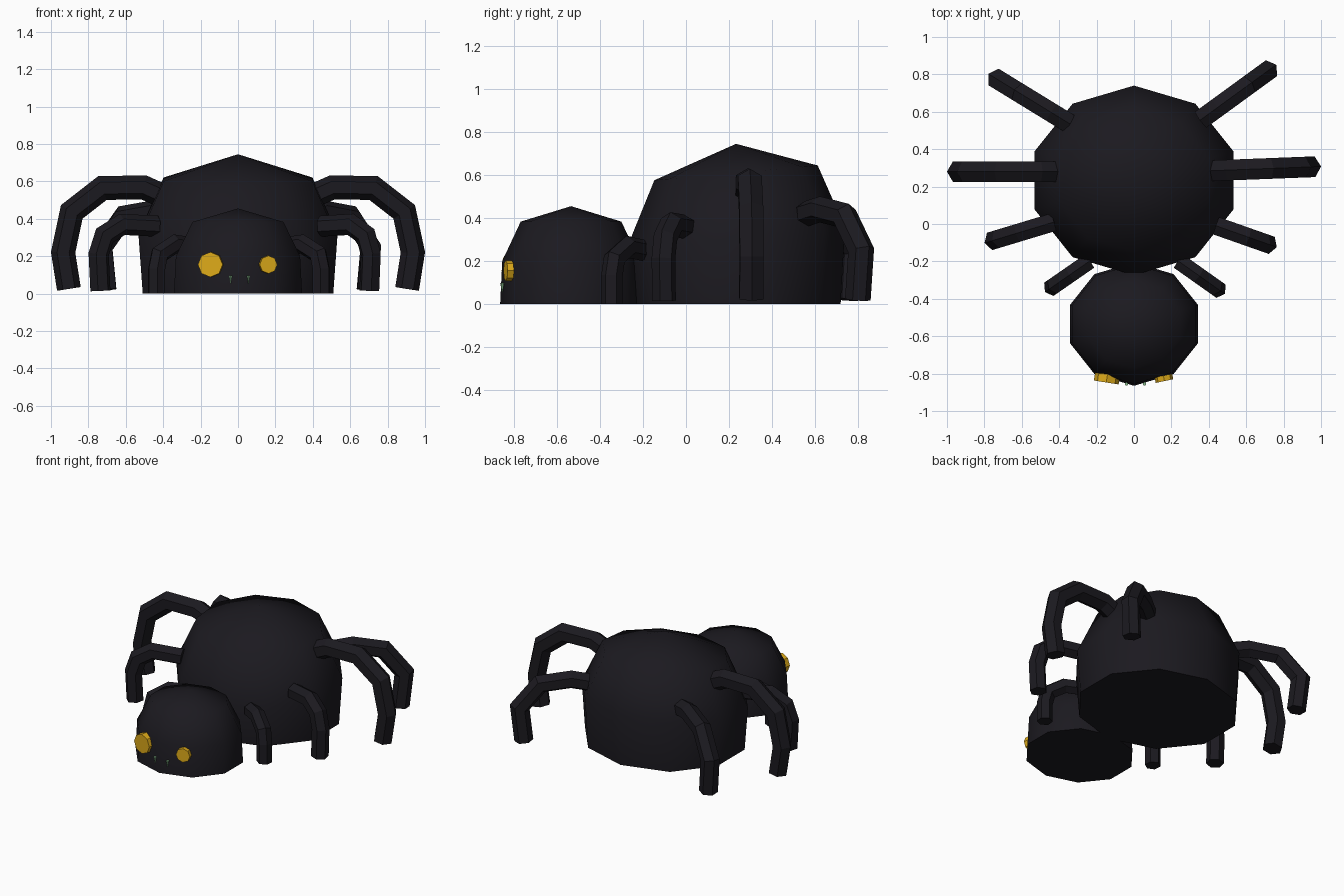
import bpy, bmesh, math
from mathutils import Vector, Matrix

if "Cube" in bpy.data.objects:
    bpy.data.objects.remove(bpy.data.objects["Cube"])


def material(name, rgb):
    m = bpy.data.materials.new(name)
    m.diffuse_color = (*rgb, 1)
    m.use_nodes = True
    m.node_tree.nodes["Principled BSDF"].inputs["Base Color"].default_value = m.diffuse_color
    return m


BLACK = material("black", (0.011, 0.010, 0.014))
GOLD = material("gold", (0.72, 0.40, 0.01))
GREEN = material("pale_green", (0.25, 0.5, 0.27))


def finish(name, bm, mat, smooth=None):
    bmesh.ops.recalc_face_normals(bm, faces=bm.faces)
    me = bpy.data.meshes.new(name)
    bm.to_mesh(me)
    bm.free()
    ob = bpy.data.objects.new(name, me)
    bpy.context.collection.objects.link(ob)
    me.materials.append(mat)
    if smooth:
        bpy.ops.object.select_all(action='DESELECT')
        ob.select_set(True)
        bpy.context.view_layer.objects.active = ob
        bpy.ops.object.shade_smooth_by_angle(angle=math.radians(smooth))
    return ob


def bridge(bm, a, b):
    n = len(a)
    for i in range(n):
        bm.faces.new((a[i], a[(i + 1) % n], b[(i + 1) % n], b[i]))


def dome(name, cy, rx, ry, apex, profile, tilt):
    """Ten-sided dome with a flat underside; profile = (radius factor, z)."""
    bm = bmesh.new()
    rings = []
    for f, z in profile:
        ring = []
        for i in range(10):
            a = math.radians(90 + 36 * i)
            y = f * ry * math.sin(a)
            ring.append(bm.verts.new((f * rx * math.cos(a), cy + y, z + (tilt * y if z else 0))))
        rings.append(ring)
    for a, b in zip(rings, rings[1:]):
        bridge(bm, a, b)
    bm.faces.new(rings[0])
    top = bm.verts.new((0, cy, apex))
    for i in range(10):
        bm.faces.new((rings[-1][i], rings[-1][(i + 1) % 10], top))
    return finish(name, bm, BLACK, 65)


def leg(name, start, end, path, r):
    """Six-sided bent tube in the upright plane from start to end; path = (fraction, z)."""
    s, e = Vector((*start, 0)), Vector((*end, 0))
    pts = [s.lerp(e, t) + Vector((0, 0, z)) for t, z in path]
    side = (e - s).normalized().cross(Vector((0, 0, 1)))
    bm = bmesh.new()
    rings = []
    for i, p in enumerate(pts):
        t0 = (p - pts[max(i - 1, 0)]).normalized()
        t1 = (pts[min(i + 1, len(pts) - 1)] - p).normalized()
        t = (t0 + t1).normalized()
        miter = 1 / max(t.dot(t1 if t1.length else t0), 0.7)
        up = side.cross(t) * miter
        rings.append([bm.verts.new(p + r * (math.cos(k * math.pi / 3) * up
                                            + math.sin(k * math.pi / 3) * side))
                      for k in range(6)])
    for a, b in zip(rings, rings[1:]):
        bridge(bm, a, b)
    bm.faces.new(rings[0])
    bm.faces.new(rings[-1])
    return finish(name, bm, BLACK)


def cone(name, centre, r1, r2, depth, sides, rot, mat):
    bm = bmesh.new()
    bmesh.ops.create_cone(bm, cap_ends=True, segments=sides, radius1=r1, radius2=r2, depth=depth,
                          matrix=Matrix.Translation(centre) @ rot)
    return finish(name, bm, mat)


# abdomen and head
dome("abdomen", 0.233, 0.558, 0.507, 0.745,
     [(0.96, 0), (1.0, 0.31), (0.75, 0.61)], 0.09)
dome("head", -0.535, 0.36, 0.33, 0.455,
     [(1.0, 0), (0.97, 0.2), (0.71, 0.383)], 0)

# legs: left and right sets differ slightly in direction
BACK = [(0, 0.42), (0.25, 0.44), (0.7, 0.41), (1, 0.25), (0.94, 0.02)]
MIDDLE = [(0, 0.53), (0.16, 0.567), (0.59, 0.565), (0.91, 0.437), (1, 0.22), (0.94, 0.025)]
FORE = [(0, 0.36), (0.6, 0.37), (0.9, 0.31), (1, 0.21), (0.97, 0.015)]
FRONT = [(0, 0.25), (0.5, 0.265), (0.92, 0.21), (1, 0.13), (1, 0)]
leg("back_leg_right", (0.36, 0.56), (0.71, 0.815), BACK, 0.06)
leg("back_leg_left", (-0.35, 0.54), (-0.725, 0.77), BACK, 0.06)
leg("middle_leg_right", (0.42, 0.285), (0.935, 0.305), MIDDLE, 0.064)
leg("middle_leg_left", (-0.42, 0.28), (-0.935, 0.28), MIDDLE, 0.064)
leg("fore_leg_right", (0.44, -0.01), (0.71, -0.105), FORE, 0.056)
leg("fore_leg_left", (-0.43, 0.01), (-0.745, -0.085), FORE, 0.056)
leg("front_leg_right", (0.24, -0.2), (0.445, -0.345), FRONT, 0.05)
leg("front_leg_left", (-0.24, -0.2), (-0.435, -0.335), FRONT, 0.05)

# eyes: octagonal discs turned slightly outward
for name, x, r, d, yaw in (("eye_left", -0.145, 0.067, 0.045, -9), ("eye_right", 0.16, 0.048, 0.03, 12)):
    rot = Matrix.Rotation(math.radians(yaw), 4, 'Z') @ Matrix.Rotation(math.radians(90), 4, 'X')
    cone(name, (x, -0.825, 0.155), r, r, d, 8, rot, GOLD)

# fangs
for name, x in (("fang_left", -0.04), ("fang_right", 0.056)):
    cone(name, (x, -0.855, 0.075), 0.001, 0.01, 0.045, 6, Matrix.Identity(4), GREEN)
